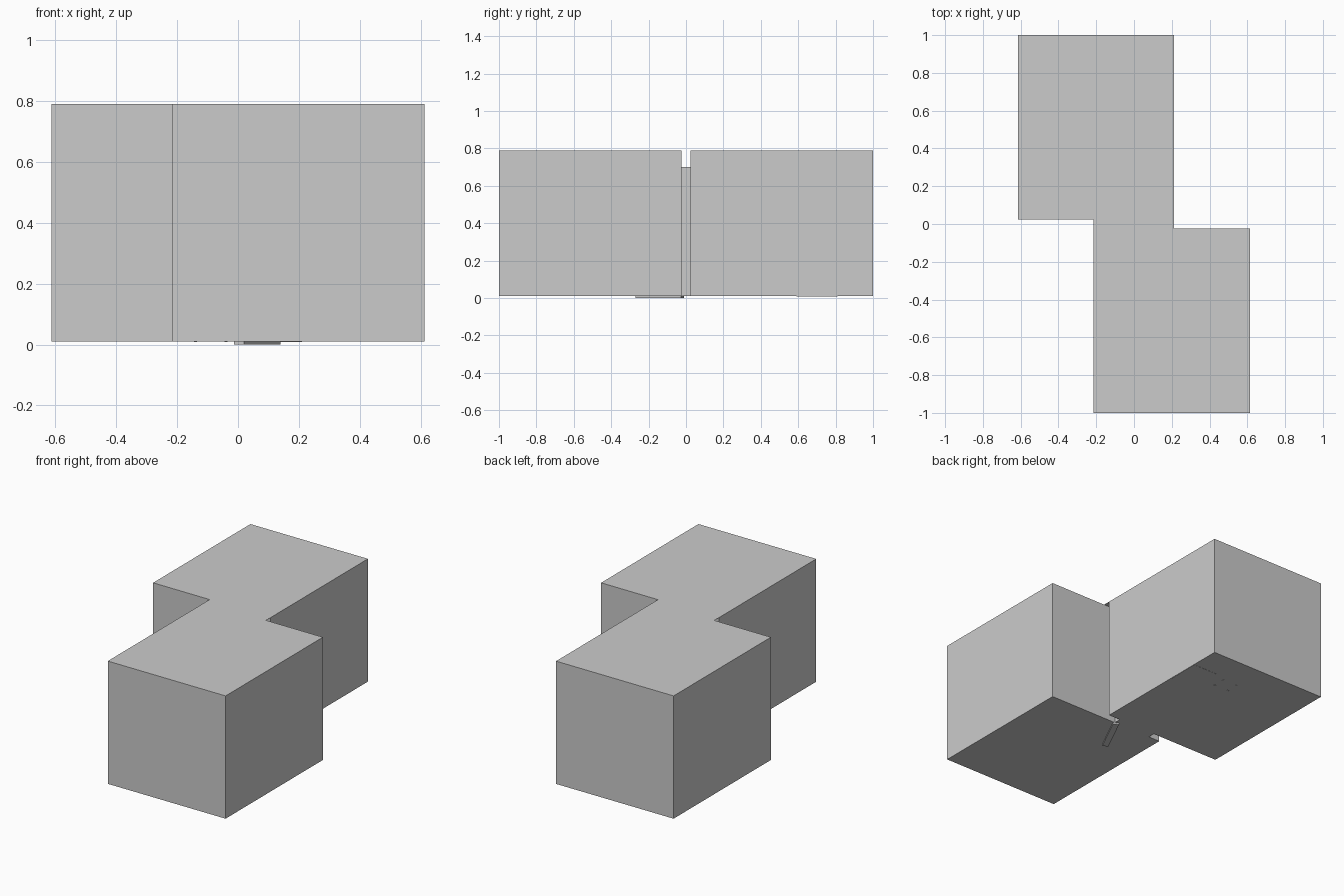
import bpy, bmesh
from mathutils import Matrix, Vector

if "Cube" in bpy.data.objects:
    bpy.data.objects.remove(bpy.data.objects["Cube"])

FLOOR, DOOR_TOP, CEIL = 0.01, 0.70, 0.79
YF, YB = -0.023, 0.023          # facing walls of the two rooms
DX0, DX1 = -0.135, 0.13         # doorway sides
FRONT = (-0.215, 0.613)         # x range of front room
BACK = (-0.613, 0.213)          # x range of back room


def finish(name, bm):
    mesh = bpy.data.meshes.new(name)
    bm.to_mesh(mesh)
    bm.free()
    obj = bpy.data.objects.new(name, mesh)
    bpy.context.collection.objects.link(obj)
    return obj


def sheet(name, polys):
    bm = bmesh.new()
    for pts in polys:
        bm.faces.new([bm.verts.new(p) for p in pts])
    bmesh.ops.remove_doubles(bm, verts=bm.verts, dist=1e-5)
    return finish(name, bm)


def box(name, lo, hi):
    lo, hi = Vector(lo), Vector(hi)
    bm = bmesh.new()
    bmesh.ops.create_cube(bm, size=1, matrix=Matrix.Translation((lo + hi) / 2)
                          @ Matrix.Diagonal((*(hi - lo), 1)))
    return finish(name, bm)


def wall(a, b, z0=FLOOR, z1=CEIL):
    return [(*a, z0), (*b, z0), (*b, z1), (*a, z1)]


def outline(neck0, neck1, z):
    (f0, f1), (b0, b1) = FRONT, BACK
    pts = [(f0, -1), (f1, -1), (f1, YF), (neck1, YF), (neck1, YB), (b1, YB),
           (b1, 1), (b0, 1), (b0, YB), (neck0, YB), (neck0, YF), (f0, YF)]
    return [(x, y, z) for i, (x, y) in enumerate(pts) if (x, y) not in pts[:i]]


def room(name, xs, inner, outer):
    # three plain walls plus a wall pierced by the doorway
    x0, x1 = xs
    if outer > inner:            # keep all faces pointing outward
        x0, x1 = x1, x0
    d0, d1 = (DX0, DX1) if x0 < x1 else (DX1, DX0)
    sheet(name, [wall((x0, outer), (x1, outer)),
                 wall((x1, outer), (x1, inner)),
                 wall((x0, inner), (x0, outer)),
                 wall((x1, inner), (d1, inner)),
                 wall((d0, inner), (x0, inner)),
                 wall((d1, inner), (d0, inner), DOOR_TOP, CEIL)])


room("front_room_walls", FRONT, YF, -1)
room("back_room_walls", BACK, YB, 1)

# One continuous ceiling; the floor narrows to the doorway
sheet("ceiling", [outline(FRONT[0], BACK[1], CEIL)])
sheet("floor", [outline(DX0, DX1, FLOOR)[::-1]])

# Doorway lining: two jambs and a lintel
sheet("doorway_lining", [
    wall((DX1, YF), (DX1, YB), FLOOR, DOOR_TOP),
    wall((DX0, YB), (DX0, YF), FLOOR, DOOR_TOP),
    [(DX0, YF, DOOR_TOP), (DX1, YF, DOOR_TOP), (DX1, YB, DOOR_TOP), (DX0, YB, DOOR_TOP)]])

# Open door, swung into the front room
door = box("door", (-0.037, -0.27, 0), (0, 0, DOOR_TOP))
door.rotation_euler.z = -0.46
door.location = (0.14, -0.028, 0)

# Furniture standing in the back room
box("cabinet", (0.025, 0.59, FLOOR - 0.001), (0.21, 0.81, 0.30))
box("stool_seat", (-0.15, 0.68, 0.16), (-0.03, 0.80, 0.18))
for i, (x, y) in enumerate([(x, y) for x in (-0.14, -0.04) for y in (0.70, 0.78)]):
    box(f"stool_leg_{i + 1}", (x - 0.005, y - 0.005, FLOOR - 0.001), (x + 0.005, y + 0.005, 0.16))
